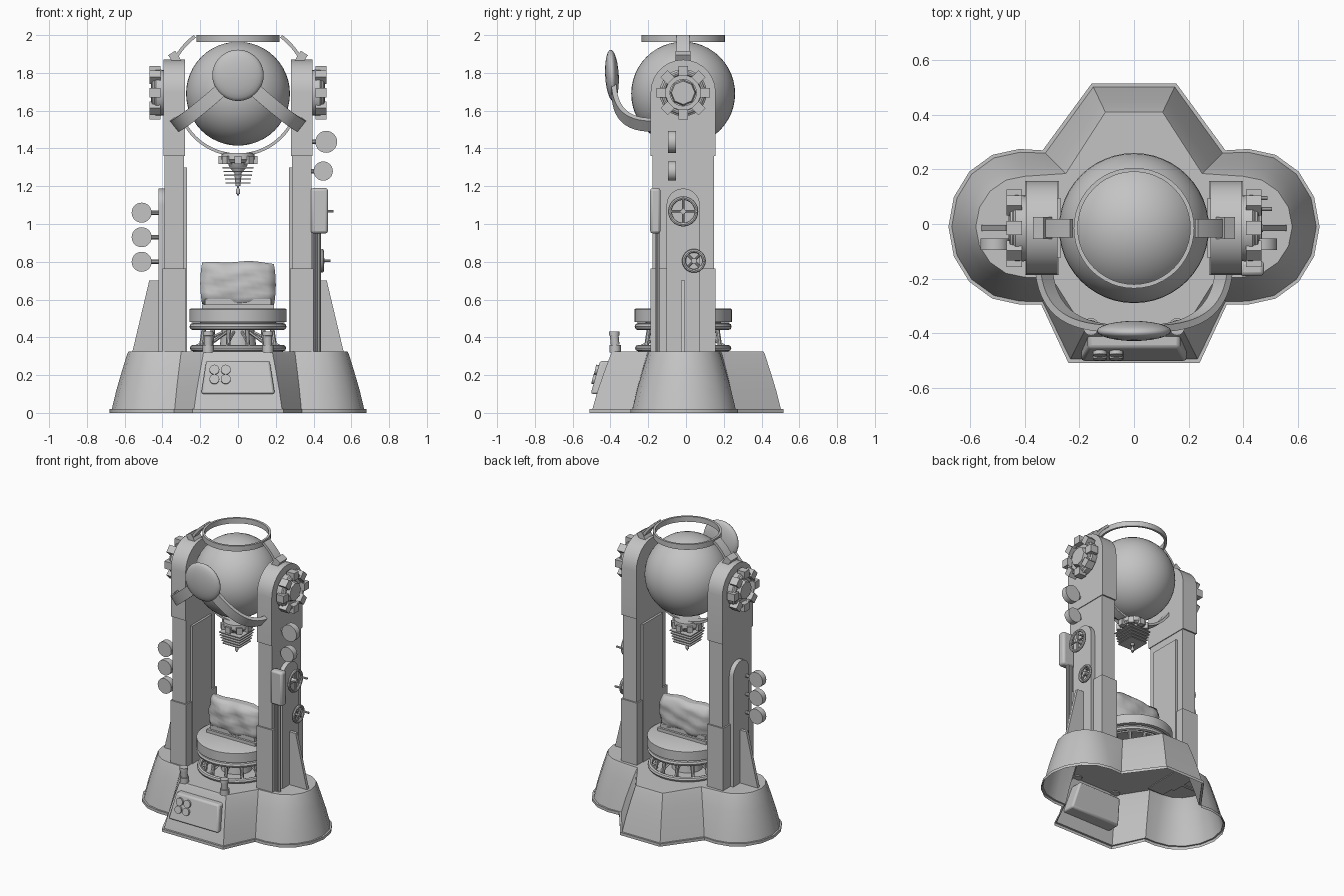
import bpy, bmesh, math
from mathutils import Matrix, Vector
from mathutils.geometry import interpolate_bezier

if "Cube" in bpy.data.objects:
    bpy.data.objects.remove(bpy.data.objects["Cube"])

Y0 = -0.015          # centre line of the upper machine in y
ZS = 1.69            # sphere centre height
T = Matrix.Translation
AX = {'x': Matrix.Rotation(math.pi / 2, 4, 'Y'),
      'y': Matrix.Rotation(-math.pi / 2, 4, 'X'),
      'z': Matrix.Identity(4)}
grey = bpy.data.materials.new("machine grey")
grey.diffuse_color = (0.55, 0.55, 0.55, 1)
grey.use_nodes = True
grey.node_tree.nodes["Principled BSDF"].inputs["Base Color"].default_value = grey.diffuse_color


def finish(name, bm, mirror=False, angle=35, bevel=0):
    bmesh.ops.remove_doubles(bm, verts=bm.verts, dist=1e-5)
    if mirror:
        dup = bmesh.ops.duplicate(bm, geom=bm.verts[:] + bm.edges[:] + bm.faces[:])
        for v in dup['geom']:
            if isinstance(v, bmesh.types.BMVert):
                v.co.x = -v.co.x
    bmesh.ops.recalc_face_normals(bm, faces=bm.faces)
    me = bpy.data.meshes.new(name)
    bm.to_mesh(me)
    bm.free()
    me.materials.append(grey)
    me.shade_smooth()
    me.set_sharp_from_angle(angle=math.radians(angle))
    ob = bpy.data.objects.new(name, me)
    bpy.context.collection.objects.link(ob)
    if bevel:
        m = ob.modifiers.new("bevel", 'BEVEL')
        m.width, m.segments = bevel, 2
    return ob


def skin(bm, rings, close_rings=False, cap=False):
    rows = [[bm.verts.new(p) for p in r] for r in rings]
    n = len(rows[0])
    for i in range(len(rows) if close_rings else len(rows) - 1):
        a, b = rows[i], rows[(i + 1) % len(rows)]
        for j in range(n):
            bm.faces.new((a[j], a[(j + 1) % n], b[(j + 1) % n], b[j]))
    if cap:
        bm.faces.new(rows[0])
        bm.faces.new(rows[-1])
    return rows


def lathe(bm, prof, M, seg=24, closed=False):
    skin(bm, [[M @ Vector((r * math.cos(2 * math.pi * k / seg), r * math.sin(2 * math.pi * k / seg), z))
               for k in range(seg)] for r, z in prof], closed)


def rod(bm, r, a, b, seg=16):
    a, b = Vector(a), Vector(b)
    M = T(a) @ (b - a).to_track_quat('Z', 'Y').to_matrix().to_4x4()
    h = (b - a).length
    lathe(bm, [(0, 0), (r, 0), (r, h), (0, h)], M, seg)


def torus(bm, R, r, M, seg=32):
    c = [(R + r * math.cos(k * math.pi / 4), r * math.sin(k * math.pi / 4)) for k in range(8)]
    lathe(bm, c, M, seg, True)


def box(bm, x, y, z, M=Matrix.Identity(4)):
    skin(bm, [[M @ Vector((u, v, w)) for u, v in ((x[0], y[0]), (x[1], y[0]), (x[1], y[1]), (x[0], y[1]))]
              for w in z], cap=True)


def slab(bm, yz, x0, x1):
    skin(bm, [[(x, y, z) for y, z in yz] for x in (x0, x1)], cap=True)


def arch(hw, z0, zc):
    a = [(Y0 + hw * math.cos(k * math.pi / 14), zc + hw * math.sin(k * math.pi / 14)) for k in range(15)]
    return [(Y0 + hw, z0)] + a + [(Y0 - hw, z0)]


def sweep(bm, path, w, hw, ht):
    rings = []
    for i, p in enumerate(path):
        t = path[min(i + 1, len(path) - 1)] - path[max(i - 1, 0)]
        n = t.cross(w).normalized() * ht
        rings.append([p + w * hw + n, p - w * hw + n, p - w * hw - n, p + w * hw - n])
    skin(bm, rings, cap=True)


def rosette(bm, M):
    lathe(bm, [(0, 0), (.12, 0), (.125, .045), (.105, .06), (.1, .04), (.07, .04)], M, 24)
    lathe(bm, [(.07, .04), (.062, .07), (0, .07)], M, 8)
    torus(bm, .105, .012, M @ T((0, 0, .055)), 24)
    for k in range(8):
        box(bm, (.09, .142), (-.026, .026), (.02, .078), M @ Matrix.Rotation(k * math.pi / 4, 4, 'Z'))


# base: flared shell, open underneath
lobe = [math.pi * (.5 - k / 8) for k in range(9)]
low = [(.155, .515), (.335, .27)] + [(.42 + .26 * math.cos(a), -.01 + .285 * math.sin(a)) for a in lobe] + [(.34, -.295), (.24, -.51)]
top = [(.105, .41), (.25, .185)] + [(.40 + .18 * math.cos(a), -.01 + .185 * math.sin(a)) for a in lobe] + [(.30, -.2), (.18, -.39)]
rings = []
for t, z in ((0, 0), (0, .02), (.12, .02), (.36, .12), (.65, .22), (.93, .31), (1, .325)):
    half = [Vector((a[0] + (b[0] - a[0]) * t, a[1] + (b[1] - a[1]) * t, z)) for a, b in zip(low, top)]
    rings.append(half + [Vector((-p.x, p.y, p.z)) for p in reversed(half)])
bm = bmesh.new()
bm.faces.new(skin(bm, rings)[-1])
finish("base_shell", bm)

# control panel and its four knobs
bm = bmesh.new()
skin(bm, [[(-w, y, z), (w, y, z), (w, y + .12, z), (-w, y + .12, z)]
          for w, y, z in ((.195, -.505, .1), (.168, -.455, .275))], cap=True)
finish("control_panel", bm, bevel=.012)
bm = bmesh.new()
for x in (-.125, -.065):
    for z in (.175, .225):
        y = -.505 + (z - .1) * .286
        rod(bm, .026, (x, y + .01, z), (x, y - .012, z + .005))
finish("panel_knobs", bm)
bm = bmesh.new()
rod(bm, .03, (.158, -.375, .32), (.158, -.375, .36))
rod(bm, .023, (.158, -.375, .36), (.158, -.38, .41))
rod(bm, .028, (.158, -.38, .41), (.158, -.38, .43))
finish("deck_posts", bm, mirror=True)

# pillars
bm = bmesh.new()
box(bm, (.275, .4), (Y0 - .172, Y0 + .172), (.32, .765))
box(bm, (.285, .39), (Y0 - .162, Y0 + .162), (.765, 1.36))
slab(bm, arch(.172, 1.36, 1.698), .28, .395)
finish("pillars", bm, mirror=True)
bm = bmesh.new()
slab(bm, arch(.088, .32, 1.1), .385, .422)
box(bm, (.27, .29), (Y0 - .11, Y0 + .11), (.32, 1.3))
finish("pillar_plates", bm, mirror=True)
bm = bmesh.new()
skin(bm, [[(.39, y, .32), (.56, y, .32), (.47, y, .7), (.39, y, .7)] for y in (Y0 - .011, Y0 + .011)], cap=True)
finish("buttress_fins", bm, mirror=True)

# trunnion rosettes
bm = bmesh.new()
rosette(bm, T((.39, Y0, ZS + .005)) @ AX['x'])
finish("trunnion_rosettes", bm, mirror=True)

# right side: meter box, conduits, gauges, hand wheels
bm = bmesh.new()
box(bm, (.385, .477), (-.19, -.135), (.95, 1.19))
finish("meter_box", bm, bevel=.014)
bm = bmesh.new()
for x in (.405, .428):
    rod(bm, .011, (x, -.15, .32), (x, -.15, .96), 10)
finish("conduits", bm)
bm = bmesh.new()
for x, z, r in ((.467, 1.435, .058), (.451, 1.28, .051), (-.51, 1.06, .053), (-.51, .93, .053), (-.51, .8, .053)):
    rod(bm, r, (x, -.095, z), (x, -.053, z), 28)
    rod(bm, .012, (x, -.072, z), (math.copysign(.385, x), -.072, z), 10)
finish("gauges", bm)
bm = bmesh.new()
for y, z, R, x, rot in ((Y0, 1.067, .07, .46, 0), (.042, .805, .053, .445, 45)):
    M = T((x, y, z)) @ AX['x']
    torus(bm, R, .01, M)
    rod(bm, .014, (.39, y, z), (x + .012, y, z))
    for k in range(4):
        a = math.radians(rot + 90 * k)
        rod(bm, .006, (x, y, z), (x, y + R * math.cos(a), z + R * math.sin(a)), 8)
    rod(bm, .007, (x, y + R, z), (x + .045, y + R, z), 8)
finish("hand_wheels", bm)

# sphere with its cradle bands and top ring
bm = bmesh.new()
lathe(bm, [(.275 * math.sin(k * math.pi / 24), -.275 * math.cos(k * math.pi / 24)) for k in range(25)],
      T((0, Y0, ZS)), 48)
finish("sphere", bm)


def arc(r, a0, a1, n):
    angs = [math.radians(a0 + (a1 - a0) * k / n) for k in range(n + 1)]
    return [Vector((r * math.cos(a), Y0, ZS + r * math.sin(a))) for a in angs]


bm = bmesh.new()
sweep(bm, arc(.324, 200, 340, 32), Vector((0, 1, 0)), .032, .008)
finish("lower_band", bm)
bm = bmesh.new()
sweep(bm, arc(.38, 22, 53, 10), Vector((0, 1, 0)), .034, .009)
box(bm, (-.022, .022), (-.04, .04), (-.035, .03), T((.335, Y0, 1.88)) @ Matrix.Rotation(math.radians(32), 4, 'Y'))
finish("upper_bands", bm, mirror=True)
bm = bmesh.new()
lathe(bm, [(.206, 1.963), (.221, 1.963), (.221, 2), (.206, 2)], T((0, Y0, 0)), 48, True)
finish("top_ring", bm)

# front lens on a curved yoke
bm = bmesh.new()
lathe(bm, [(.136 * math.sin(k * math.pi / 12), -.036 * math.cos(k * math.pi / 12)) for k in range(13)],
      T((0, -.392, 1.787)) @ Matrix.Rotation(math.radians(3), 4, 'X') @ AX['y'], 36)
finish("front_lens", bm, angle=60)
bm = bmesh.new()
ctrl = [Vector(p) for p in ((.33, -.17, 1.525), (.31, -.38, 1.52), (.14, -.385, 1.66), (0, -.385, 1.79))]
sweep(bm, interpolate_bezier(*ctrl, 18), Vector((.62, 0, .785)), .036, .013)
finish("lens_yoke", bm, mirror=True)

# emitter hanging below the sphere
bm = bmesh.new()
rosette(bm, T((0, Y0, 1.375)) @ Matrix.Rotation(math.pi, 4, 'X') @ Matrix.Scale(.72, 4))
lathe(bm, [(0, 1.34), (.06, 1.34), (.045, 1.3), (.02, 1.27), (.012, 1.2), (0, 1.2)], T((0, Y0, 0)))
rod(bm, .005, (0, Y0, 1.15), (0, Y0, 1.22), 8)
lathe(bm, [(0, 1.155), (.01, 1.16), (.012, 1.175), (.006, 1.19), (0, 1.19)], T((0, Y0, 0)), 12)
for k in range(5):
    h, z = .082 - .004 * k, 1.298 - .02 * k
    box(bm, (-h, h), (Y0 - h, Y0 + h), (z - .003, z + .003))
finish("emitter", bm)

# turntable seat
bm = bmesh.new()
M = T((0, Y0, 0))
lathe(bm, [(0, .478), (.235, .478), (.258, .482), (.258, .548), (.25, .553), (0, .553)], M, 40)
lathe(bm, [(0, .32), (.1, .32), (.085, .45), (.2, .45), (.2, .48), (0, .48)], M, 32)
torus(bm, .238, .019, M @ T((0, 0, .457)), 40)
torus(bm, .238, .017, M @ T((0, 0, .343)), 40)
for k in range(12):
    a = k * math.pi / 6 + .26
    c, s = math.cos(a), math.sin(a)
    rod(bm, .012, (.205 * c, Y0 + .205 * s, .33), (.185 * c, Y0 + .185 * s, .46), 8)
    rod(bm, .008, (.08 * c, Y0 + .08 * s, .43), (.235 * c, Y0 + .235 * s, .35), 6)
finish("turntable", bm)
bm = bmesh.new()
box(bm, (-.19, .19), (Y0 - .065, Y0 + .065), (.55, .575))
box(bm, (-.175, .175), (Y0 - .05, Y0 + .05), (.575, .603))
finish("cushion_rail", bm)

# soft cushion with gentle creases
bm = bmesh.new()
bmesh.ops.create_cube(bm, size=2)
bmesh.ops.subdivide_edges(bm, edges=bm.edges[:], cuts=9, use_grid_fill=True)
for v in bm.verts:
    u, d, w = v.co
    puff = (1 - .6 * abs(u) ** 5) * (1 - .6 * abs(w) ** 5)
    crease = .007 * math.sin(7 * u + 3 * w) + .005 * math.sin(9 * w - 4 * u)
    v.co = (.2 * u * (1 - .05 * w * w), Y0 + .06 * d * puff + crease,
            .682 + .118 * w * (1 - .07 * u ** 4) + .004 * math.sin(5 * u))
finish("cushion", bm, angle=70)
